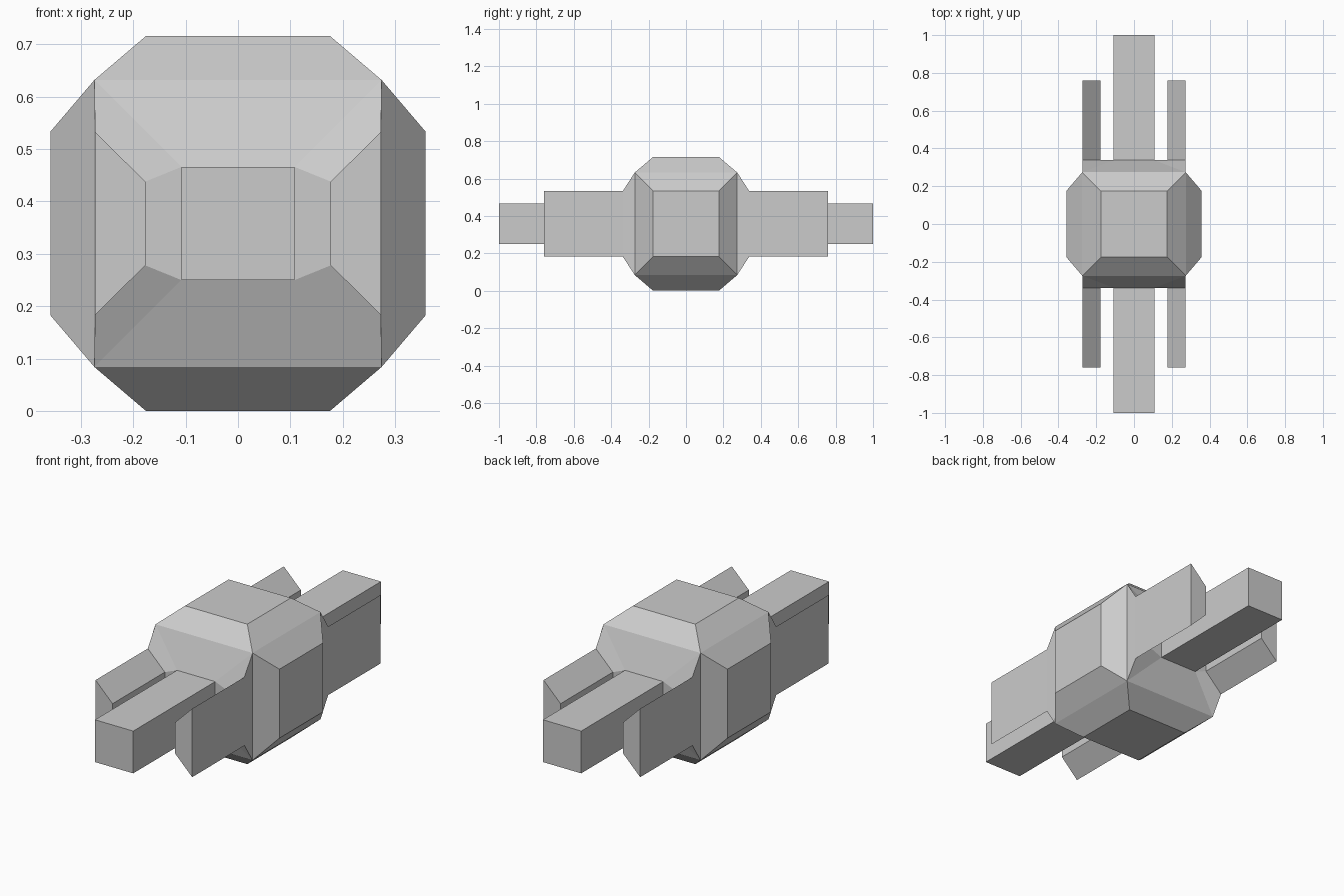
import bpy, bmesh
from mathutils import Matrix

if "Cube" in bpy.data.objects:
    bpy.data.objects.remove(bpy.data.objects["Cube"])

CZ = 0.358          # height of the centre line
C = 0.274           # half width of the core cube
Y0 = 0.338          # depth where the arms leave the body
PO, PI = 0.273, 0.177   # side bar outer / inner x
ZO, ZI = 0.175, 0.080   # side bar half heights, outer / inner
B = 0.108           # centre bar half width


def finish(name, bm):
    bmesh.ops.remove_doubles(bm, verts=bm.verts[:], dist=1e-4)
    bmesh.ops.recalc_face_normals(bm, faces=bm.faces[:])
    mesh = bpy.data.meshes.new(name)
    bm.to_mesh(mesh)
    bm.free()
    obj = bpy.data.objects.new(name, mesh)
    obj.location.z = CZ
    bpy.context.collection.objects.link(obj)


def face(bm, pts):
    bm.faces.new([bm.verts.new(p) for p in pts])


# Core cube: raised panels on the four sides, stepped shoulders front and back
def body():
    bm = bmesh.new()
    bmesh.ops.create_cube(bm, size=2 * C)
    bm.normal_update()
    ends = [f for f in bm.faces if abs(f.normal.y) > 0.9]
    bmesh.ops.delete(bm, geom=ends, context='FACES_ONLY')
    for axis in 'xz':
        for s in (-1, 1):
            f = next(f for f in bm.faces
                     if getattr(f.normal, axis) * s > 0.99
                     and abs(getattr(f.calc_center_median(), axis) - s * C) < 1e-3)
            inner = bmesh.ops.extrude_discrete_faces(bm, faces=[f])['faces'][0]
            for v in inner.verts:
                for i, a in enumerate('xyz'):
                    v.co[i] *= (0.3575 if a == axis else 0.176) / C
            bm.normal_update()
    for sy in (-1, 1):
        c, y = sy * C, sy * Y0
        for sz in (-1, 1):
            # sloped face down to the centre bar
            face(bm, [(-C, c, sz * C), (C, c, sz * C), (B, y, sz * B), (-B, y, sz * B)])
            for sx in (-1, 1):
                # corner between centre bar and side bar
                face(bm, [(sx * C, c, sz * C), (sx * PO, y, sz * ZO),
                          (sx * PI, y, sz * ZI), (sx * B, y, sz * B)])
        for sx in (-1, 1):
            # outer cheek and the strip between the bars
            face(bm, [(sx * C, c, -C), (sx * C, c, C), (sx * PO, y, ZO), (sx * PO, y, -ZO)])
            face(bm, [(sx * B, y, -B), (sx * B, y, B), (sx * PI, y, ZI), (sx * PI, y, -ZI)])
    finish("body", bm)


# Straight bar with an x-z profile, open where it meets the body
def arm(name, profile, y1, sy):
    bm = bmesh.new()
    a = [(x, sy * Y0, z) for x, z in profile]
    b = [(x, sy * y1, z) for x, z in profile]
    face(bm, b)
    for i in range(len(profile)):
        j = (i + 1) % len(profile)
        face(bm, [a[i], a[j], b[j], b[i]])
    finish(name, bm)


body()
for sy, end in ((-1, "front"), (1, "back")):
    arm(end + "_centre_bar", [(-B, -B), (B, -B), (B, B), (-B, B)], 1.0, sy)
    for sx, side in ((-1, "left"), (1, "right")):
        arm(f"{end}_{side}_side_bar",
            [(sx * PO, -ZO), (sx * PO, ZO), (sx * PI, ZI), (sx * PI, -ZI)], 0.76, sy)
